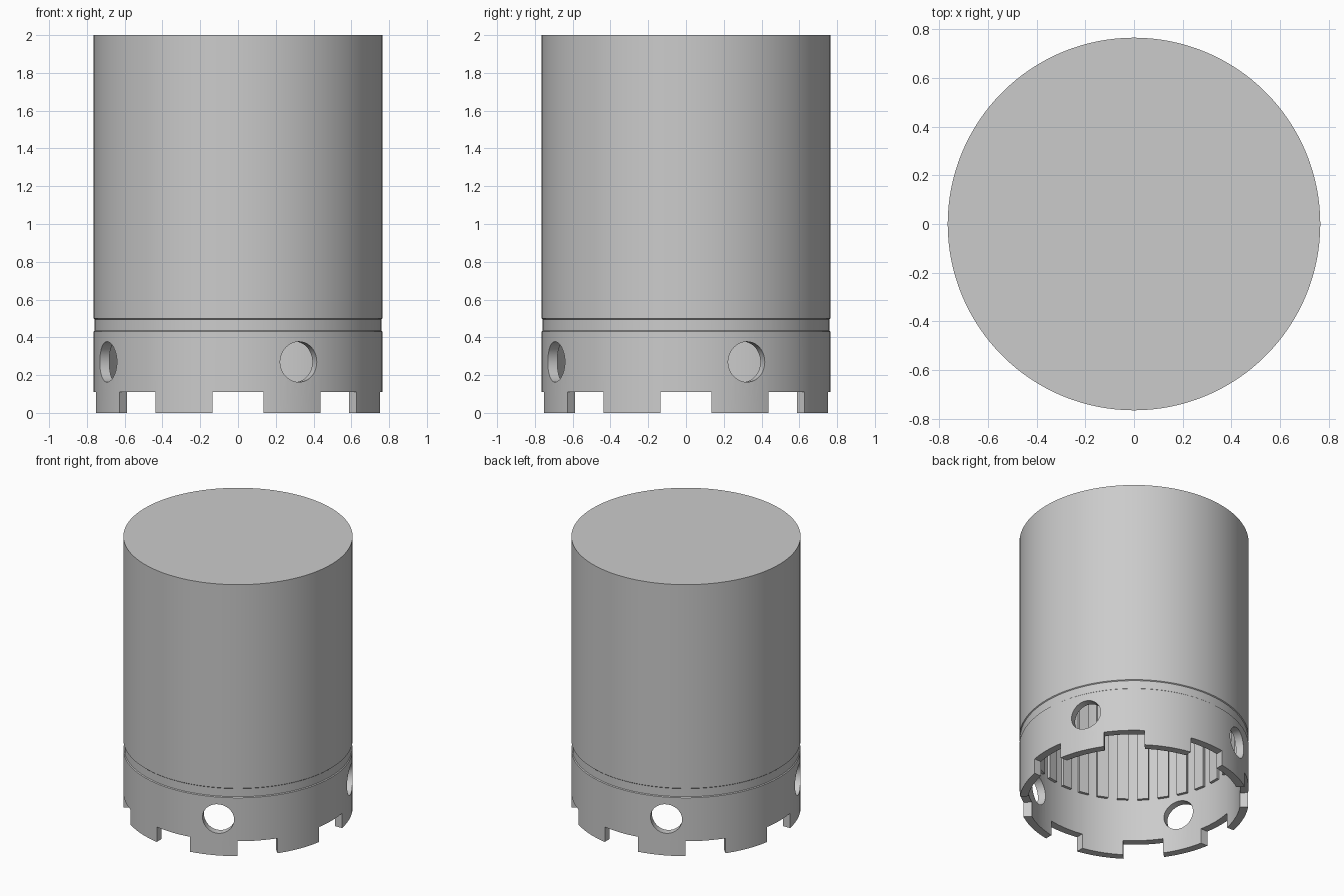
import bpy, bmesh
from math import sin, cos, pi, radians
from mathutils import Matrix

if "Cube" in bpy.data.objects:
    bpy.data.objects.remove(bpy.data.objects["Cube"])

R, R_IN, TOP = 0.765, 0.71, 2.0
CEILING = 1.94


def add_mesh(name, bm):
    bmesh.ops.recalc_face_normals(bm, faces=bm.faces)
    mesh = bpy.data.meshes.new(name)
    bm.to_mesh(mesh)
    bm.free()
    obj = bpy.data.objects.new(name, mesh)
    bpy.context.collection.objects.link(obj)
    return obj


def lathe(name, profile, n=128):
    """Closed solid from an (r, z) profile; both ends are capped."""
    bm = bmesh.new()
    rings = [[bm.verts.new((r * cos(2 * pi * i / n), r * sin(2 * pi * i / n), z))
              for i in range(n)] for r, z in profile]
    for a, b in zip(rings, rings[1:]):
        for i in range(n):
            j = (i + 1) % n
            bm.faces.new((a[i], a[j], b[j], b[i]))
    bm.faces.new(rings[0])
    bm.faces.new(rings[-1])
    return add_mesh(name, bm)


def radial_boxes(name, count, size, radius, z):
    """Ring of boxes; size is radial, tangential, vertical."""
    bm = bmesh.new()
    for i in range(count):
        m = (Matrix.Rotation(2 * pi * i / count, 4, 'Z')
             @ Matrix.Translation((radius, 0, z)) @ Matrix.Diagonal((*size, 1)))
        bmesh.ops.create_cube(bm, size=1, matrix=m)
    return add_mesh(name, bm)


def cut(obj, cutter):
    mod = obj.modifiers.new("cut", 'BOOLEAN')
    mod.operation, mod.solver, mod.object = 'DIFFERENCE', 'EXACT', cutter
    bpy.ops.object.select_all(action='DESELECT')
    bpy.context.view_layer.objects.active = obj
    obj.select_set(True)
    bpy.ops.object.modifier_apply(modifier=mod.name)
    bpy.data.objects.remove(cutter)


# Hollow sleeve: closed top, shallow outer groove, open bottom
sleeve = lathe("sleeve", [
    (R, TOP), (R, 0.5), (R - 0.006, 0.495), (R - 0.006, 0.435), (R, 0.43),
    (R, 0), (R_IN, 0), (R_IN, CEILING)])

# Eight square notches around the bottom rim
cut(sleeve, radial_boxes("notch_cutter", 8, (0.3, 0.27, 0.22), 0.73, 0))

# Four round side holes
bm = bmesh.new()
for i in range(4):
    m = (Matrix.Rotation(radians(25 + 90 * i), 4, 'Z')
         @ Matrix.Translation((0.73, 0, 0.27)) @ Matrix.Rotation(pi / 2, 4, 'Y'))
    bmesh.ops.create_cone(bm, cap_ends=True, segments=48, radius1=0.107,
                          radius2=0.107, depth=0.3, matrix=m)
cut(sleeve, add_mesh("hole_cutter", bm))
bpy.ops.object.shade_smooth_by_angle(angle=radians(30))

# Vertical ribs lining the inside above the holes
radial_boxes("inner_ribs", 32, (0.04, 0.075, CEILING + 0.01 - 0.42), 0.71,
             (CEILING + 0.01 + 0.42) / 2)
